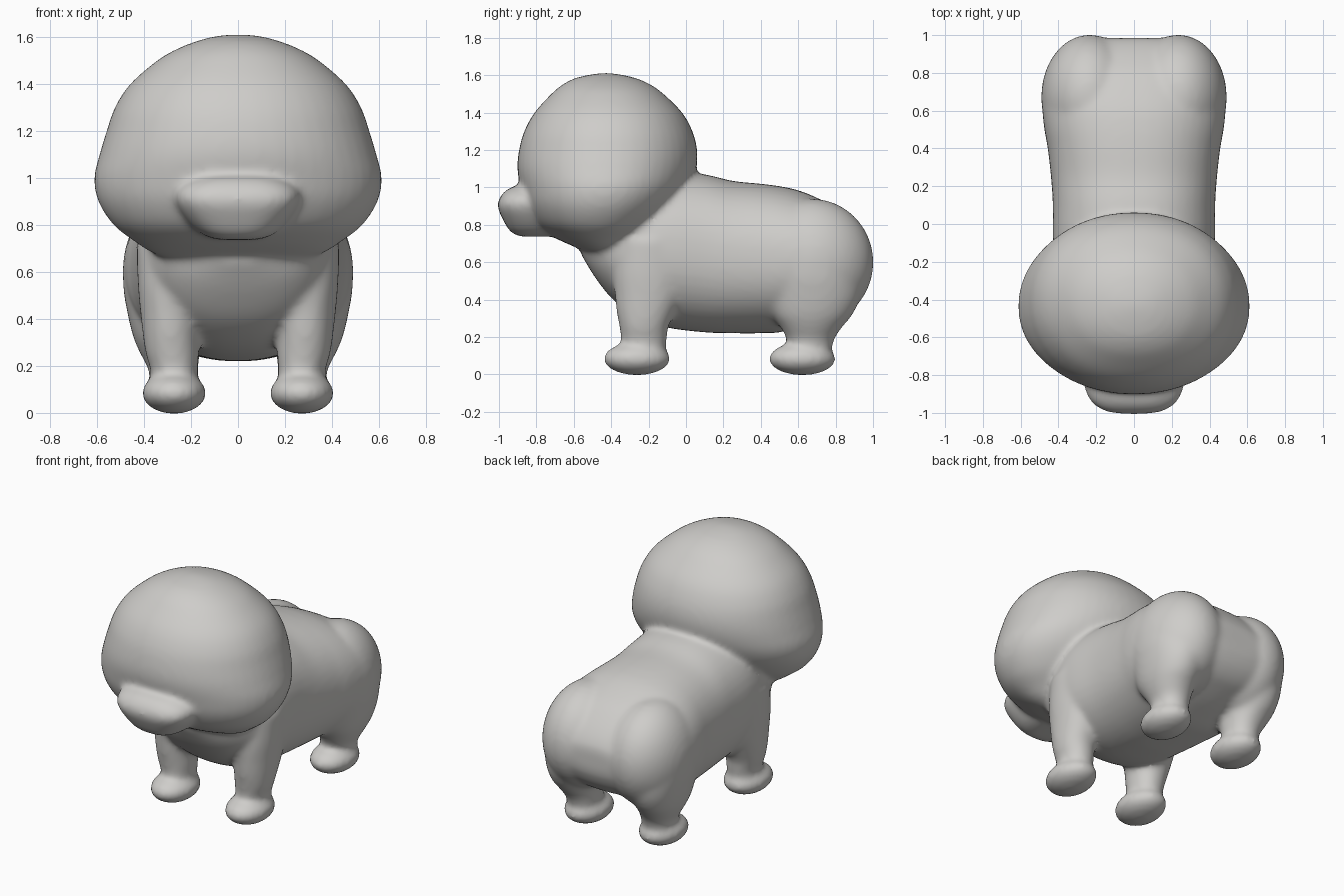
import bpy, bmesh, math

if "Cube" in bpy.data.objects:
    bpy.data.objects.remove(bpy.data.objects["Cube"])

bm = bmesh.new()
SEG, STEPS = 48, 5


def smooth_rings(rings):
    """Insert in-between rings along a Catmull-Rom curve."""
    out, n = [], len(rings)
    for i in range(n - 1):
        p0, p1 = rings[max(i - 1, 0)], rings[i]
        p2, p3 = rings[i + 1], rings[min(i + 2, n - 1)]
        for s in range(STEPS):
            t = s / STEPS
            out.append([0.5 * (2 * b + (c - a) * t + (2 * a - 5 * b + 4 * c - d) * t * t
                               + (3 * b - a - 3 * c + d) * t ** 3)
                        for a, b, c, d in zip(p0, p1, p2, p3)])
    return out + [list(rings[-1])]


def loft(rings, axis, power=2.0, side=1):
    """Closed loft; each ring is (position, centre x, other centre, radius x, other radius)."""
    loops = []
    for p, cx, c, rx, r in smooth_rings(rings):
        loop = []
        for k in range(SEG):
            a = 2 * math.pi * k / SEG
            u = math.copysign(abs(math.cos(a)) ** (2 / power), math.cos(a))
            v = math.copysign(abs(math.sin(a)) ** (2 / power), math.sin(a))
            x, w = side * (cx + rx * u), c + r * v
            loop.append(bm.verts.new((x, w, p) if axis == 'z' else (x, p, w)))
        loops.append(loop)
    for a, b in zip(loops, loops[1:]):
        for k in range(SEG):
            j = (k + 1) % SEG
            bm.faces.new((a[k], a[j], b[j], b[k]))
    bm.faces.new(loops[0])
    bm.faces.new(loops[-1])


def spans(rows):
    """Turn (position, half width, low, high) rows into centred rings."""
    return [(p, 0, (lo + hi) / 2, w, (hi - lo) / 2) for p, w, lo, hi in rows]


def ellipsoid(centre, radii):
    res = bmesh.ops.create_uvsphere(bm, u_segments=40, v_segments=24, radius=1)
    for v in res['verts']:
        v.co = [c + r * q for c, r, q in zip(centre, radii, v.co)]


# Torso, from chest to rump
loft(spans([
    (-0.56, .12, .64, .80), (-0.48, .28, .51, .92), (-0.38, .36, .39, 1.0),
    (-0.25, .41, .30, 1.06), (-0.10, .43, .25, 1.09), (0.10, .43, .225, 1.07),
    (0.25, .44, .22, 1.035), (0.40, .457, .22, 1.02), (0.50, .475, .225, 1.007),
    (0.60, .485, .25, .985), (0.70, .485, .28, .945), (0.80, .465, .32, .89),
    (0.88, .42, .36, .82), (0.94, .35, .42, .75), (0.975, .26, .49, .69),
    (0.985, .15, .54, .65)]), 'y', 2.25)

# Head, wide at the cheeks
loft(spans([
    (0.645, .24, -.51, -.38), (0.68, .36, -.59, -.31), (0.73, .44, -.70, -.22),
    (0.80, .53, -.80, -.13), (0.90, .595, -.86, -.04), (1.0, .613, -.885, .02),
    (1.1, .59, -.902, .055), (1.2, .56, -.893, .06), (1.3, .525, -.865, .035),
    (1.4, .46, -.81, -.02), (1.5, .345, -.72, -.12), (1.55, .26, -.66, -.19),
    (1.585, .17, -.59, -.27), (1.605, .09, -.50, -.36), (1.612, .02, -.44, -.42)]),
    'z', 2.1)

# Muzzle
loft(spans([
    (0.737, .09, -.89, -.60), (0.765, .16, -.94, -.57), (0.83, .225, -.98, -.55),
    (0.90, .265, -1.008, -.55), (0.95, .26, -.993, -.55), (0.99, .21, -.955, -.55),
    (1.012, .14, -.90, -.60)]), 'z', 2.9)

for side in (-1, 1):
    # Front leg
    loft([(0.08, .272, -.235, .095, .11), (0.18, .272, -.225, .10, .122),
          (0.25, .28, -.225, .113, .13), (0.33, .285, -.215, .12, .155),
          (0.42, .285, -.20, .13, .18), (0.55, .28, -.19, .147, .20),
          (0.72, .26, -.18, .172, .20)], 'z', 2.1, side)
    # Hind leg and thigh
    loft([(0.08, .272, .66, .095, .11), (0.18, .275, .665, .105, .125),
          (0.25, .29, .67, .125, .163), (0.32, .30, .675, .145, .215),
          (0.42, .29, .68, .18, .255), (0.55, .26, .67, .23, .28),
          (0.65, .25, .66, .22, .27)], 'z', 2.1, side)
    # Rump lobe
    ellipsoid((side * .235, .67, .60), (.257, .333, .34))
    # Paws
    for y in (-0.262, 0.622):
        ellipsoid((side * .272, y, .084), (.137, .179, .088))

bmesh.ops.recalc_face_normals(bm, faces=bm.faces)
mesh = bpy.data.meshes.new("animal_body")
bm.to_mesh(mesh)
bm.free()
body = bpy.data.objects.new("animal_body", mesh)
bpy.context.collection.objects.link(body)

# Fuse all parts into one soft skin
remesh = body.modifiers.new("fuse", 'REMESH')
remesh.mode = 'VOXEL'
remesh.voxel_size = 0.016
remesh.use_smooth_shade = True
soften = body.modifiers.new("soften", 'SMOOTH')
soften.factor = 0.5
soften.iterations = 14

clay = bpy.data.materials.new("light_grey_clay")
clay.diffuse_color = (0.62, 0.61, 0.59, 1)
clay.use_nodes = True
clay.node_tree.nodes["Principled BSDF"].inputs["Base Color"].default_value = clay.diffuse_color
mesh.materials.append(clay)
mesh.polygons.foreach_set("use_smooth", [True] * len(mesh.polygons))
